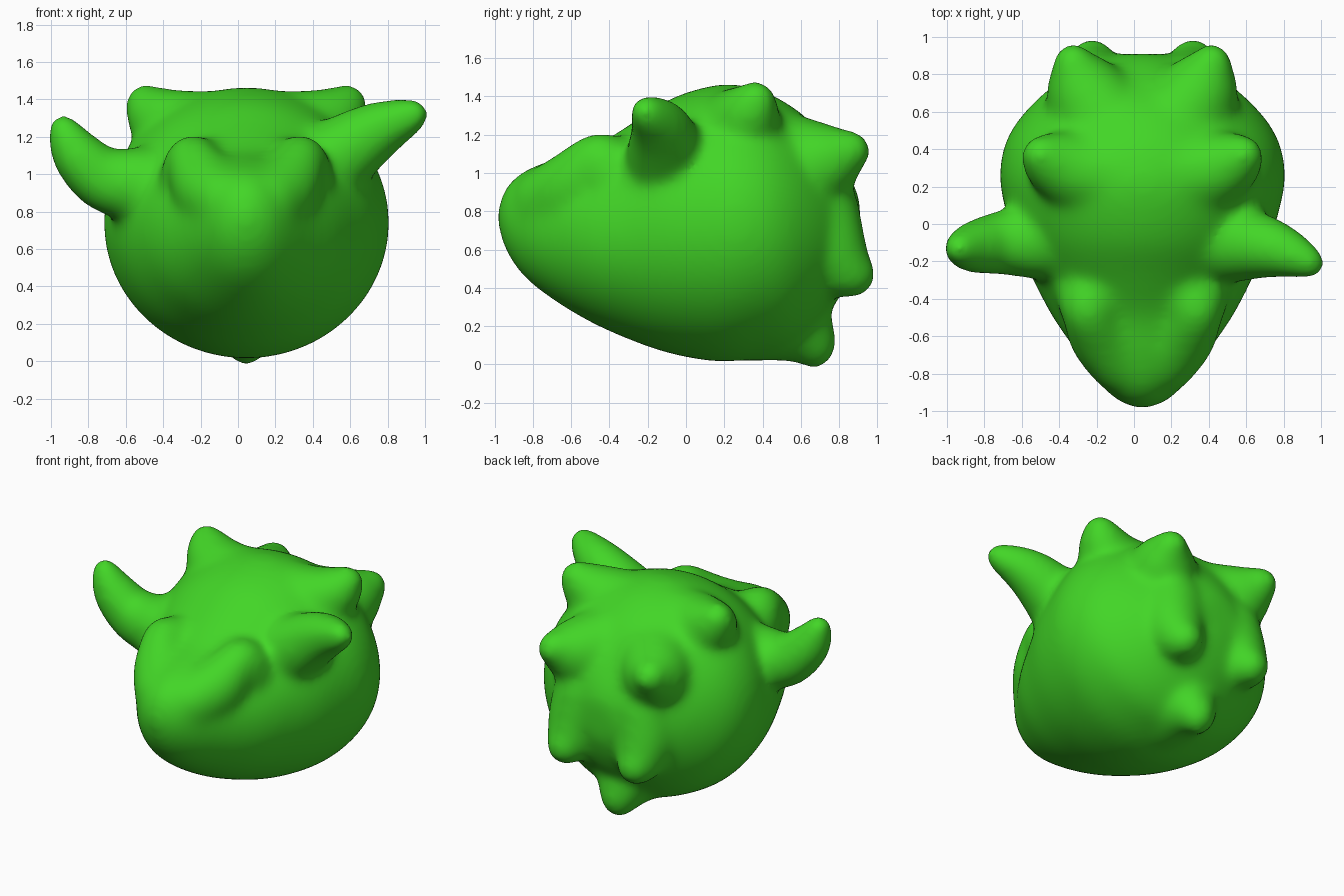
import bpy, bmesh, math
from mathutils import Vector, Matrix

cube = bpy.data.objects.get("Cube")
if cube:
    bpy.data.objects.remove(cube)

MID = 0.045  # symmetry line of the skull

green = bpy.data.materials.new("bright_green")
green.use_nodes = True
colour = (0.055, 0.67, 0.02, 1)
green.diffuse_color = colour
green.node_tree.nodes["Principled BSDF"].inputs["Base Color"].default_value = colour

bm = bmesh.new()


def refine(points, steps=4):
    """Pass a smooth curve through the given points."""
    p = [Vector(q) for q in points]
    out = []
    for i in range(len(p) - 1):
        a, b = p[i], p[i + 1]
        ta = (b - p[max(i - 1, 0)]) / 2
        tb = (p[min(i + 2, len(p) - 1)] - a) / 2
        for k in range(steps):
            t = k / steps
            bend = t * (1 - t)
            out.append(a.lerp(b, t * t * (3 - 2 * t)) + ta * bend * (1 - t) - tb * bend * t)
    return out + [p[-1]]


def loft(stations, sides=48):
    """Closed body of elliptical rings: y, bottom, top, half width."""
    rings = []
    for y, low, high, half in refine(stations):
        ring = []
        for i in range(sides):
            a = math.tau * i / sides
            ring.append(bm.verts.new((MID + half * math.cos(a), y,
                                      (low + high) / 2 + (high - low) / 2 * math.sin(a))))
        rings.append(ring)
    for a, b in zip(rings, rings[1:]):
        for i in range(sides):
            j = (i + 1) % sides
            bm.faces.new((a[i], a[j], b[j], b[i]))
    bm.faces.new(rings[0][::-1])
    bm.faces.new(rings[-1])


def spike(path):
    """Tapering horn swept as overlapping balls: x, y, z, radius."""
    for x, y, z, r in refine(path, 7):
        bmesh.ops.create_icosphere(bm, subdivisions=3, radius=r,
                                   matrix=Matrix.Translation((x, y, z)))


def spike_pair(path):
    for side in (-1, 1):
        spike([(MID + side * x, y, z, r) for x, y, z, r in path])


# Skull with a tapering snout
loft([
    (-0.985, 0.72, 0.82, 0.04),
    (-0.94, 0.59, 0.93, 0.14),
    (-0.85, 0.46, 1.01, 0.23),
    (-0.70, 0.34, 1.07, 0.34),
    (-0.50, 0.22, 1.13, 0.48),
    (-0.30, 0.13, 1.25, 0.585),
    (-0.10, 0.06, 1.38, 0.68),
    (0.10, 0.02, 1.45, 0.74),
    (0.25, 0.015, 1.465, 0.765),
    (0.40, 0.04, 1.43, 0.745),
    (0.52, 0.07, 1.37, 0.69),
    (0.63, 0.14, 1.29, 0.60),
    (0.73, 0.25, 1.17, 0.49),
    (0.81, 0.36, 1.06, 0.37),
    (0.87, 0.48, 0.96, 0.24),
    (0.91, 0.60, 0.86, 0.12),
])

# Brow bumps, flowing forward into the top of the snout
spike_pair([(0.10, -0.25, 0.93, 0.26), (0.24, -0.37, 0.97, 0.22), (0.285, -0.465, 1.065, 0.145),
            (0.21, -0.59, 0.93, 0.19), (0.11, -0.72, 0.85, 0.19)])
# Crown spikes
spike_pair([(0.02, 0.26, 1.20, 0.25), (0.30, 0.27, 1.22, 0.23), (0.46, 0.32, 1.29, 0.175),
            (0.54, 0.365, 1.375, 0.11)])
# Upper rear spikes
spike_pair([(0.12, 0.45, 1.08, 0.26), (0.28, 0.66, 1.045, 0.23), (0.34, 0.78, 1.085, 0.155),
            (0.37, 0.86, 1.115, 0.11)])
# Lower rear spikes with a ridge above them
spike_pair([(0.23, 0.70, 0.80, 0.21), (0.25, 0.73, 0.64, 0.21), (0.265, 0.81, 0.51, 0.16),
            (0.27, 0.87, 0.47, 0.125)])
# Tail spike under the skull
spike([(MID, 0.35, 0.28, 0.265), (MID, 0.54, 0.225, 0.21), (MID, 0.635, 0.145, 0.15),
       (MID, 0.67, 0.09, 0.115)])
# Left horn, swept outward
spike([(0.50, -0.10, 1.07, 0.22), (0.68, -0.12, 1.195, 0.175), (0.80, -0.15, 1.26, 0.14),
       (0.90, -0.19, 1.30, 0.105), (0.94, -0.21, 1.32, 0.085)])
# Right horn, curled upward
spike([(-0.50, -0.09, 0.94, 0.21), (-0.70, -0.10, 0.965, 0.175), (-0.83, -0.12, 1.07, 0.15),
       (-0.895, -0.13, 1.16, 0.12), (-0.935, -0.13, 1.24, 0.085)])

bmesh.ops.recalc_face_normals(bm, faces=bm.faces)
mesh = bpy.data.meshes.new("horned_head")
bm.to_mesh(mesh)
bm.free()
mesh.materials.append(green)
head = bpy.data.objects.new("horned_head", mesh)
bpy.context.collection.objects.link(head)

# Melt the parts into one soft sculpted skin
skin = head.modifiers.new("skin", 'REMESH')
skin.mode = 'VOXEL'
skin.voxel_size = 0.02
skin.use_smooth_shade = True
soften = head.modifiers.new("soften", 'SMOOTH')
soften.factor = 0.5
soften.iterations = 50

bpy.context.view_layer.objects.active = head
head.select_set(True)
for name in ("skin", "soften"):
    bpy.ops.object.modifier_apply(modifier=name)
bpy.ops.object.shade_smooth()
